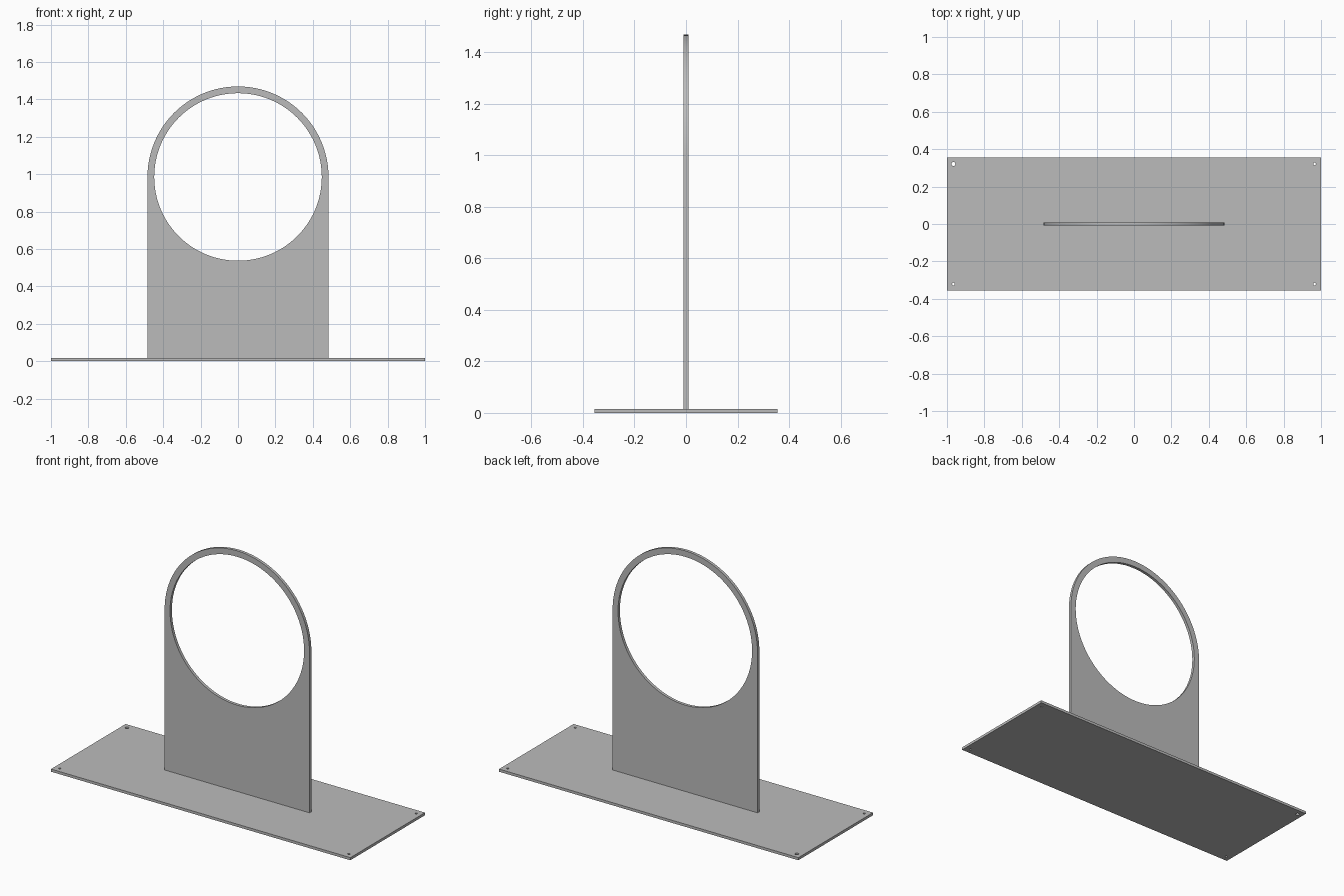
import bpy
import bmesh
from math import sin, cos, pi

default = bpy.data.objects.get("Cube")
if default:
    bpy.data.objects.remove(default, do_unlink=True)

# Material
grey = bpy.data.materials.new("plain_grey")
grey.use_nodes = True
colour = (0.5, 0.5, 0.5, 1)
grey.diffuse_color = colour
grey.node_tree.nodes["Principled BSDF"].inputs["Base Color"].default_value = colour


def arc(cx, cy, radius, start, end, steps):
    angles = [start + (end - start) * i / steps for i in range(steps + 1)]
    return [(cx + radius * cos(a), cy + radius * sin(a)) for a in angles]


def circle(cx, cy, radius, steps):
    return arc(cx, cy, radius, 0, 2 * pi, steps)[:-1]


def cut_sheet(name, loops, to_space, thickness):
    """Solid sheet from an outer loop and hole loops, extruded along thickness."""
    bm = bmesh.new()
    edges = []
    for loop in loops:
        verts = [bm.verts.new(to_space(*p)) for p in loop]
        edges += [bm.edges.new((v, verts[i - 1])) for i, v in enumerate(verts)]
    bmesh.ops.triangle_fill(bm, edges=edges, use_beauty=True)
    result = bmesh.ops.extrude_face_region(bm, geom=bm.faces[:], use_keep_orig=True)
    moved = [g for g in result["geom"] if isinstance(g, bmesh.types.BMVert)]
    bmesh.ops.translate(bm, verts=moved, vec=thickness)
    bmesh.ops.recalc_face_normals(bm, faces=bm.faces[:])
    mesh = bpy.data.meshes.new(name)
    bm.to_mesh(mesh)
    bm.free()
    mesh.materials.append(grey)
    obj = bpy.data.objects.new(name, mesh)
    bpy.context.collection.objects.link(obj)
    bpy.ops.object.select_all(action="DESELECT")
    obj.select_set(True)
    bpy.context.view_layer.objects.active = obj
    bpy.ops.object.shade_smooth_by_angle(angle=pi / 6)
    return obj


# Base plate with a screw hole at each corner, one of them larger
half_x, half_y, plate = 1.0, 0.356, 0.016
outline = [(-half_x, -half_y), (half_x, -half_y), (half_x, half_y), (-half_x, half_y)]
holes = [circle(sx * 0.966, sy * 0.321, 0.011 if sx < 0 < sy else 0.007, 16)
         for sx in (-1, 1) for sy in (-1, 1)]
cut_sheet("base_plate", [outline] + holes,
          lambda x, y: (x, y, 0), (0, 0, plate))

# Upright panel with a round top and a large round opening
width, centre, opening, depth = 0.484, 0.985, 0.448, 0.018
panel = [(-width, plate), (width, plate)] + arc(0, centre, width, 0, pi, 48)
cut_sheet("upright_panel", [panel, circle(0, centre, opening, 96)],
          lambda x, z: (x, -depth / 2, z), (0, depth, 0))
